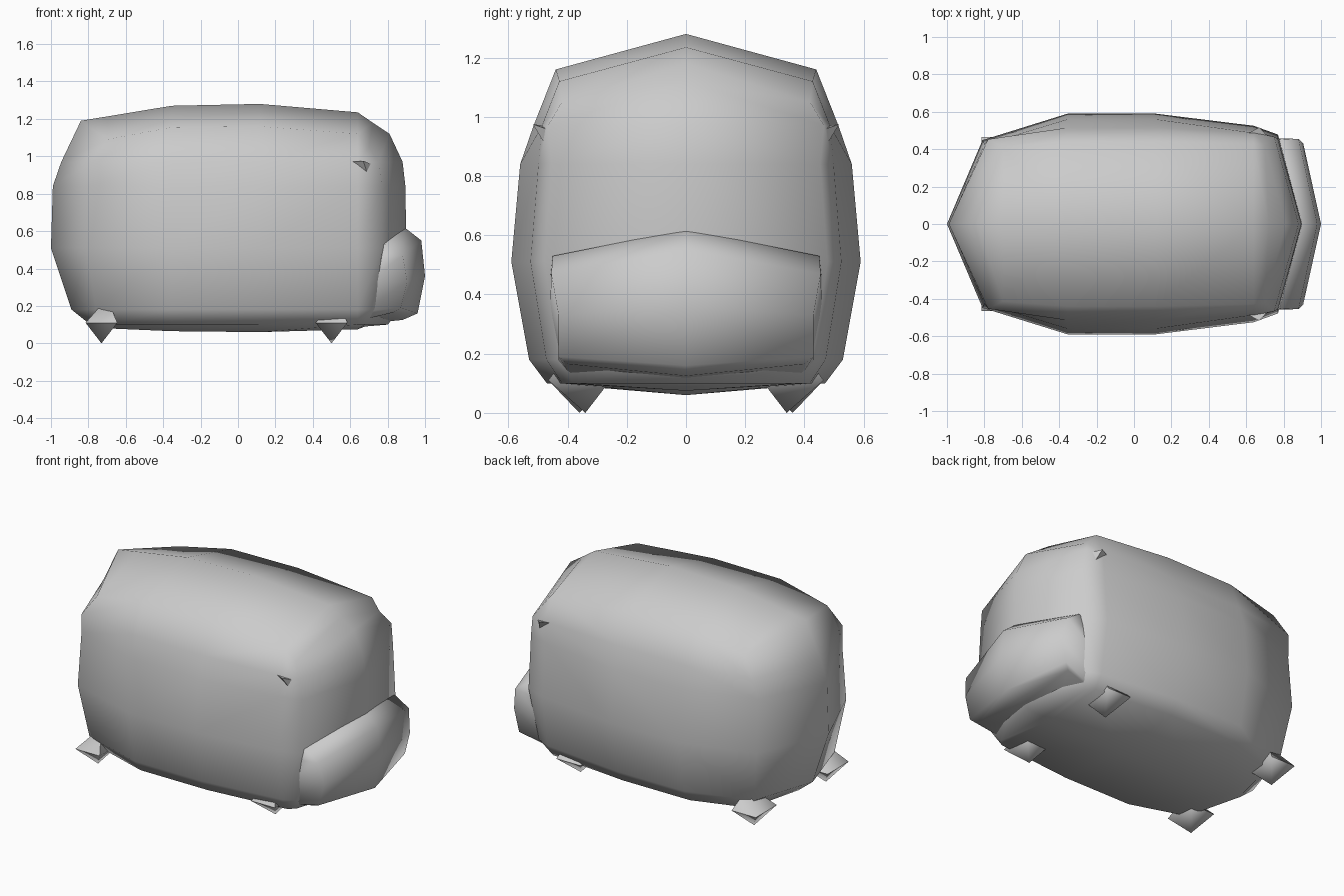
import bpy, bmesh, math

if "Cube" in bpy.data.objects:
    bpy.data.objects.remove(bpy.data.objects["Cube"])


def finish(name, bm, angle):
    bmesh.ops.remove_doubles(bm, verts=bm.verts[:], dist=0.0005)
    bmesh.ops.recalc_face_normals(bm, faces=bm.faces[:])
    mesh = bpy.data.meshes.new(name)
    bm.to_mesh(mesh)
    bm.free()
    mesh.shade_smooth()
    mesh.set_sharp_from_angle(angle=math.radians(angle))
    obj = bpy.data.objects.new(name, mesh)
    bpy.context.collection.objects.link(obj)
    return obj


def mirrored_shell(name, columns, angle=75):
    """Skin vertical columns of points from rear to front, on both sides of y = 0."""
    bm = bmesh.new()
    for side in (1, -1):
        grid = [[bm.verts.new((x, side * y, z)) for x, y, z in col] for col in columns]
        for a, b in zip(grid, grid[1:]):
            for k in range(len(a) - 1):
                quad = []
                for v in (a[k], b[k], b[k + 1], a[k + 1]):
                    if all((v.co - q.co).length > 0.0005 for q in quad):
                        quad.append(v)
                if len(quad) > 2:
                    bm.faces.new(quad)
    return finish(name, bm, angle)


# Body levels: z, half width, rear centre x, rear corner x, front corner x, front centre x
levels = [
    (0.10, 0.47, -0.79, -0.70, 0.68, 0.80),
    (0.18, 0.53, -0.89, -0.76, 0.73, 0.87),
    (0.51, 0.59, -1.00, -0.81, 0.77, 0.90),
    (0.84, 0.56, -0.99, -0.80, 0.77, 0.895),
    (0.97, 0.515, -0.945, -0.78, 0.75, 0.88),
    (1.16, 0.44, -0.84, -0.70, 0.70, 0.81),
]
width = [0, 0.76, 1, 1, 0.89, 0.81, 0]
eave_z = [1.19, 1.09, 1.155, 1.16, 1.12, 1.05, 1.12]
roof_z = [1.19, 1.213, 1.27, 1.28, 1.235, 1.18, 1.12]
floor_z = [0.10, 0.08, 0.065, 0.06, 0.075, 0.09, 0.10]

body = []
for j in range(7):
    col = []
    for i, (z, w, rear, rear_corner, front_corner, front) in enumerate(levels):
        x = (rear, rear_corner, -0.355, 0.115, 0.64, front_corner, front)[j]
        f = width[j]
        if i >= 4 and 0 < j < 6:          # the roof edge is nearly parallel in plan
            f += (1 - f) * (0.5 if i == 4 else 0.75)
        col.append((x, w * f, eave_z[j] if i == 5 else z))
    low, high = col[0], col[-1]
    body.append([(low[0], 0, floor_z[j])] + col + [(high[0] + (0.02 if j == 5 else 0), 0, roof_z[j])])
mirrored_shell("van_body", body)

# Bulging nose below the windscreen
side = [(0.60, 0.38, 0.11), (0.66, 0.43, 0.17), (0.68, 0.46, 0.32), (0.69, 0.46, 0.45), (0.70, 0.44, 0.51)]
corner = [(0.83, 0.40, 0.165), (0.87, 0.43, 0.19), (0.905, 0.43, 0.33), (0.88, 0.455, 0.47), (0.79, 0.45, 0.53)]
centre = [(0.88, 0, 0.125), (0.96, 0, 0.16), (1.0, 0, 0.36), (0.98, 0, 0.55), (0.89, 0, 0.62)]
nose = [[(0.60, 0, z) for x, y, z in side]] + [side, corner, centre]
nose = [[(c[0][0], 0, n[2])] + c + [(c[-1][0], 0, t)]
        for c, n, t in zip(nose, [(0, 0, 0.10), (0, 0, 0.10), (0, 0, 0.12), centre[0]],
                           (0.51, 0.55, 0.61, 0.62))]
mirrored_shell("front_nose", nose)

# Pointed feet under the four corners
for label, x, y in (("front", 0.50, 0.34), ("rear", -0.73, 0.36)):
    for hand, s in (("left", -1), ("right", 1)):
        bm = bmesh.new()
        ring = [bm.verts.new((x + a * 0.085, s * (0.36 + b * 0.105), 0.11))
                for a, b in ((-1, -1), (1, -1), (1, 1), (-1, 1))]
        tip = bm.verts.new((x, s * y, 0))
        top = bm.verts.new((x + 0.03, s * 0.37, 0.24))
        for k in range(4):
            for apex in (tip, top):
                bm.faces.new((ring[k], ring[(k + 1) % 4], apex))
        finish(f"{label}_foot_{hand}", bm, 75)

# Small ledges at the windscreen pillars
for hand, s in (("left", -1), ("right", 1)):
    bm = bmesh.new()
    for x, y, z in ((0.60, 0.48, 0.97), (0.75, 0.43, 0.945), (0.67, 0.517, 0.975), (0.70, 0.46, 0.88)):
        bm.verts.new((x, s * y, z))
    bmesh.ops.convex_hull(bm, input=bm.verts[:])
    finish(f"pillar_ledge_{hand}", bm, 40)
